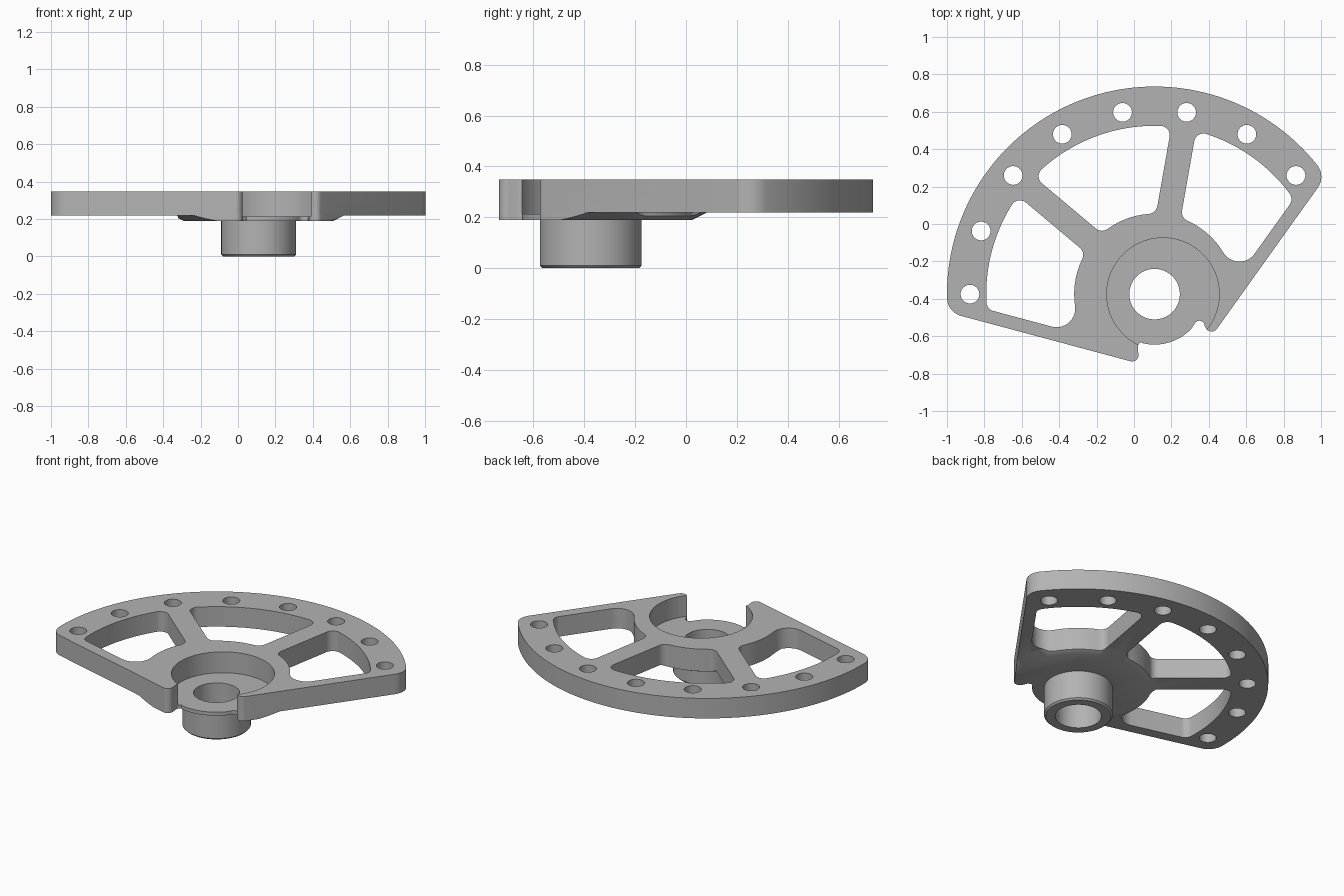
import bpy, bmesh
from math import sin, cos, acos, radians, degrees, ceil

if "Cube" in bpy.data.objects:
    bpy.data.objects.remove(bpy.data.objects["Cube"])

HUB = (0.11, -0.375)           # common centre of bore, spokes and rim
TOP, PLATE, FLOOR, UNDER = 0.348, 0.219, 0.213, 0.19
RIM, RIM_IN, HUB_R, SPOKE = 1.11, 0.9, 0.43, 0.067

metal = bpy.data.materials.new("plain_grey")
metal.use_nodes = True
grey = (0.45, 0.45, 0.45, 1)
metal.diffuse_color = grey
metal.node_tree.nodes["Principled BSDF"].inputs["Base Color"].default_value = grey


def arc(c, r, a, b, step=5):
    n = max(1, ceil(abs(b - a) / step))
    angles = [radians(a + (b - a) * i / n) for i in range(n + 1)]
    return [(c[0] + r * cos(t), c[1] + r * sin(t)) for t in angles]


def fillet(radius, normal, dist, f, side, outer):
    """Rounded corner between a circle round the hub and a straight edge.
    side is -1 for the edge at the low angle and 1 for the high one."""
    rho = radius - f if outer else radius + f
    theta = normal + side * degrees(acos((dist + f) / rho))
    c = (HUB[0] + rho * cos(radians(theta)), HUB[1] + rho * sin(radians(theta)))
    a, b = normal + 180, theta + (0 if outer else 180)
    if (side < 0) != outer:
        a, b = b, a
    b = a + (b - a + 180) % 360 - 180
    return theta, arc(c, f, a, b)


def prism(name, pts, z0, z1, scale=1, centre=HUB):
    """Extrude an outline; scale changes the size of the top."""
    clean = [p for i, p in enumerate(pts)
             if (p[0] - pts[i - 1][0]) ** 2 + (p[1] - pts[i - 1][1]) ** 2 > 1e-8]
    bm = bmesh.new()
    low = [bm.verts.new((x, y, z0)) for x, y in clean]
    high = [bm.verts.new((centre[0] + (x - centre[0]) * scale,
                          centre[1] + (y - centre[1]) * scale, z1)) for x, y in clean]
    bm.faces.new(low[::-1])
    bm.faces.new(high)
    for i in range(len(low)):
        bm.faces.new((low[i - 1], low[i], high[i], high[i - 1]))
    bmesh.ops.recalc_face_normals(bm, faces=bm.faces)
    mesh = bpy.data.meshes.new(name)
    bm.to_mesh(mesh)
    bm.free()
    mesh.materials.append(metal)
    ob = bpy.data.objects.new(name, mesh)
    bpy.context.collection.objects.link(ob)
    return ob


def disc(name, r, z0, z1, centre=HUB, r_top=None, step=5):
    return prism(name, arc(centre, r, 0, 360, step)[:-1], z0, z1, (r_top or r) / r, centre)


def combine(target, tool, operation):
    mod = target.modifiers.new(operation.lower(), "BOOLEAN")
    mod.operation, mod.solver, mod.object = operation, "EXACT", tool
    bpy.context.view_layer.objects.active = target
    bpy.ops.object.modifier_apply(modifier=mod.name)
    bpy.data.objects.remove(tool)


def pocket(n_lo, d_lo, f_lo, n_hi, d_hi, f_hi):
    """Opening between two straight edges, the rim and the hub."""
    t1, p1 = fillet(RIM_IN, n_lo, d_lo, 0.05, -1, True)
    t2, p2 = fillet(RIM_IN, n_hi, d_hi, 0.05, 1, True)
    t3, p3 = fillet(HUB_R, n_hi, d_hi, f_hi, 1, False)
    t4, p4 = fillet(HUB_R, n_lo, d_lo, f_lo, -1, False)
    pts = p1 + arc(HUB, RIM_IN, t1, t2, 2) + p2 + p3 + arc(HUB, HUB_R, t3, t4) + p4
    return prism("pocket_cutter", pts, 0.1, 0.5)


# Outline: rim arc, straight sides, two tips and the open mouth of the hub
LEFT_N, RIGHT_N, EDGE, INSET = 75, 144.5, -0.38, -0.31
t1, right_corner = fillet(RIM, RIGHT_N, EDGE, 0.1, -1, True)
t2, left_corner = fillet(RIM, LEFT_N, EDGE, 0.1, 1, True)
outline = right_corner + arc(HUB, RIM, t1, t2, 2) + left_corner
outline += arc((-0.01, -0.70), 0.035, 255, 380, 12)
outline += arc((0.05, -0.66), 0.03, 195, 105, 15)
outline += arc(HUB, 0.27, -104, -43)
outline += arc((0.35, -0.545), 0.028, 150, 0, 15)
outline += arc((0.415, -0.54), 0.035, 190, 324.5, 12)

# Plate with a thicker sloped hub below, and the boss
body = prism("sector_plate", outline, PLATE, TOP)
hub = disc("hub_underside", 0.40, UNDER, 0.235, r_top=0.49, step=4)
combine(hub, prism("hub_trim", outline, 0.1, 0.3), "INTERSECT")
combine(body, hub, "UNION")
boss = disc("boss", 0.2, 0.01, 0.205)
combine(boss, disc("boss_chamfer", 0.19, 0, 0.01, r_top=0.2), "UNION")
combine(body, boss, "UNION")

# Round recess and bore
combine(body, disc("recess_cutter", 0.301, FLOOR, 0.5, (0.155, -0.375)), "DIFFERENCE")
combine(body, disc("bore_cutter", 0.135, -0.1, 0.5), "DIFFERENCE")

# Three openings between the spokes at 80 and 140 degrees
for args in ((RIGHT_N, INSET, 0.1, -10, SPOKE, 0.05),
             (170, SPOKE, 0.05, 50, SPOKE, 0.05),
             (230, SPOKE, 0.05, LEFT_N, INSET, 0.1)):
    combine(body, pocket(*args), "DIFFERENCE")

# Ring of rim holes
for angle in range(40, 181, 20):
    c = arc(HUB, 0.987, angle, angle)[0]
    combine(body, disc("hole_cutter", 0.05, 0.1, 0.5, c, step=10), "DIFFERENCE")

# Smooth curved walls, sharp edges
bpy.ops.object.select_all(action="DESELECT")
body.select_set(True)
bpy.context.view_layer.objects.active = body
bpy.ops.object.shade_smooth_by_angle(angle=radians(30))
